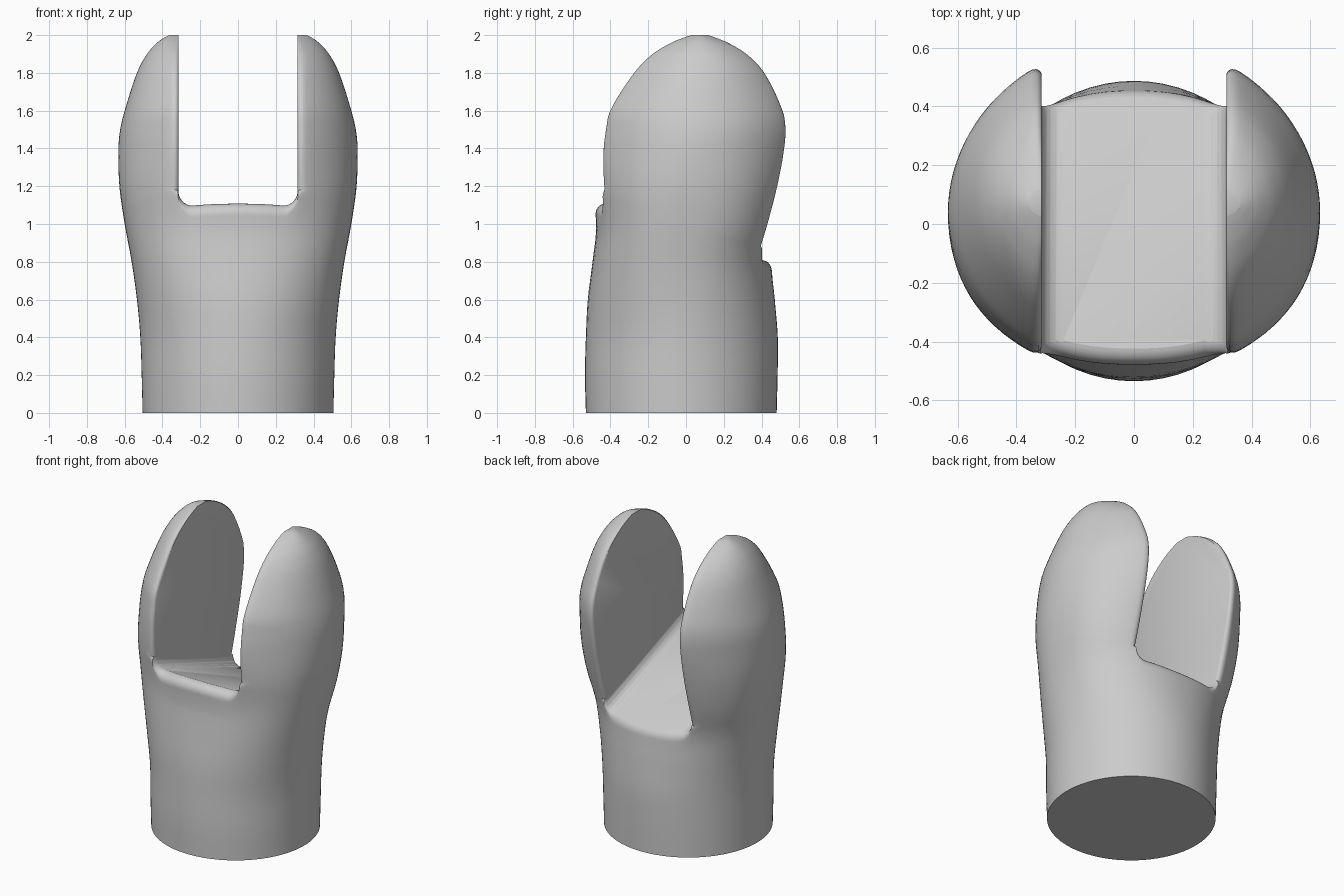
import bpy, bmesh, math

cube = bpy.data.objects.get("Cube")
if cube:
    bpy.data.objects.remove(cube, do_unlink=True)

SLOT = 0.315      # half width of the slot
RIM = 0.36        # where the rounded prong edge ends
CORNER = 0.07     # fillet between slot floor and prong

# Body sections: height, half width, half depth, y centre, squareness
SECTIONS = [
    (0.0, .505, .505, -.025, 2), (0.2, .510, .510, -.025, 2),
    (0.4, .517, .508, -.022, 2), (0.6, .535, .495, -.025, 2.1),
    (0.8, .563, .475, -.020, 2.25), (1.0, .600, .485, .010, 2.35),
    (1.2, .628, .530, .025, 2.2), (1.4, .633, .571, .042, 2),
    (1.5, .624, .571, .052, 2), (1.6, .600, .558, .055, 2),
    (1.8, .535, .450, .070, 2), (1.9, .482, .354, .072, 2),
    (1.96, .428, .244, .072, 2), (1.99, .385, .148, .072, 2),
    (2.0, .362, .102, .072, 2)]


def section(z):
    """Smoothly interpolated section values at a height."""
    last = len(SECTIONS) - 1
    i = 0
    while i < last - 1 and z > SECTIONS[i + 1][0]:
        i += 1
    p, q = SECTIONS[i], SECTIONS[i + 1]
    o, r = SECTIONS[max(i - 1, 0)], SECTIONS[min(i + 2, last)]
    d = q[0] - p[0]
    t = min(max((z - p[0]) / d, 0), 1)
    out = []
    for k in range(1, 5):
        m0 = (q[k] - o[k]) / (q[0] - o[0]) * d
        m1 = (r[k] - p[k]) / (r[0] - p[0]) * d
        out.append((2*t**3 - 3*t*t + 1) * p[k] + (t**3 - 2*t*t + t) * m0
                   + (3*t*t - 2*t**3) * q[k] + (t**3 - t*t) * m1)
    return out


def floor_height(x, y):
    """Sloped slot floor that curves up into the prongs."""
    u = min(max((abs(x) - SLOT + CORNER) / CORNER, 0), 1)
    return 0.955 - 0.36 * y + CORNER * (1 - math.sqrt(1 - u * u))


def outline(column, z):
    """x, half depth and centre of one column at a height."""
    frac, fixed, sign = column
    a, b, cy, n = section(z)
    x = fixed
    if frac is not None:
        x = a * math.cos(frac * math.acos(min(1, RIM / a)))
    half = b * max(0, 1 - (x / a) ** n) ** (1 / n)
    return x * sign, half, cy


def edge_radius(x):
    t = min(max((abs(x) - 0.24) / 0.07, 0), 1)
    return 0.065 - 0.025 * t * t * (3 - 2 * t)


def edge_weight(x):
    u = min(max((RIM - abs(x)) / (RIM - SLOT), 0), 1)
    return 1 - math.sqrt(1 - u * u)


BELOW, FILLET, ABOVE = 16, 8, 34


def column_points(column, side):
    """Vertices of one column from the base to the top."""
    z = 0.95
    for _ in range(4):
        x, half, cy = outline(column, z)
        r = edge_radius(x)
        z = floor_height(x, cy + side * max(half - r * edge_weight(x), 0))
    rim = z
    rows = [((rim - r) * i / BELOW, 0) for i in range(BELOW)]
    for i in range(FILLET + 1):
        phi = math.pi / 2 * i / FILLET
        rows.append((rim - r + r * math.sin(phi), r * (1 - math.cos(phi))))
    for i in range(1, ABOVE + 1):
        rows.append((rim + (2 - rim) * (1 - (1 - i / ABOVE) ** 2), r))
    points = []
    for z, inset in rows:
        x, half, cy = outline(column, z)
        if half > 0.003:
            half = max(half - inset * edge_weight(x) * min(1, 4 * half), 0.003)
        points.append((x, cy + side * half, z))
    return points


def make_object(name, bm):
    bmesh.ops.recalc_face_normals(bm, faces=bm.faces)
    mesh = bpy.data.meshes.new(name)
    bm.to_mesh(mesh)
    bm.free()
    obj = bpy.data.objects.new(name, mesh)
    bpy.context.collection.objects.link(obj)
    return obj


# Forked body: columns around the outline, denser along the prong edges
OUTER = 16
inner = [.345, .333, .324, .318, .312, .3, .285, .265, .24, .2, .15, .1, .05]
right = [(i / OUTER, None, 1) for i in range(OUTER + 1)]
right += [(None, x, 1) for x in inner]
left = [(f, x, -1) for f, x, s in reversed(right)]
across = right + [(None, 0.0, 1)] + left
loops = [column_points(c, -1) for c in across]
loops += [column_points(c, 1) for c in reversed(across[1:-1])]

bm = bmesh.new()
grid = [[bm.verts.new(p) for p in loop] for loop in loops]
for i, col in enumerate(grid):
    nxt = grid[(i + 1) % len(grid)]
    for j in range(len(col) - 1):
        bm.faces.new((col[j], nxt[j], nxt[j + 1], col[j + 1]))
bm.faces.new([c[0] for c in grid])
bm.faces.new([c[-1] for c in grid])
body = make_object("forked_body", bm)

# Slot cutter: U profile sheared along the floor slope
steps = 8
curve = []
for i in range(steps + 1):
    phi = math.pi / 2 * i / steps
    curve.append(SLOT - CORNER + CORNER * math.sin(phi))
xs = [-x for x in reversed(curve)] + curve
bm = bmesh.new()
ends = []
for y in (-0.8, 0.8):
    ring = [bm.verts.new((x, y, floor_height(x, y))) for x in xs]
    ring += [bm.verts.new((x, y, 2.5)) for x in (SLOT, -SLOT)]
    bm.faces.new(ring)
    ends.append(ring)
count = len(ends[0])
for i in range(count):
    j = (i + 1) % count
    bm.faces.new((ends[0][i], ends[0][j], ends[1][j], ends[1][i]))
cutter = make_object("slot_cutter", bm)
cutter.hide_render = True

# Cut the slot
cut = body.modifiers.new("slot", 'BOOLEAN')
cut.operation = 'DIFFERENCE'
cut.solver = 'EXACT'
cut.object = cutter
for obj in bpy.context.selected_objects:
    obj.select_set(False)
bpy.context.view_layer.objects.active = body
body.select_set(True)
bpy.ops.object.modifier_apply(modifier=cut.name)
bpy.data.objects.remove(cutter, do_unlink=True)

# Plain grey finish
grey = bpy.data.materials.new("light_grey")
grey.use_nodes = True
colour = (0.6, 0.6, 0.6, 1)
grey.diffuse_color = colour
for node in grey.node_tree.nodes:
    if node.type == 'BSDF_PRINCIPLED':
        node.inputs["Base Color"].default_value = colour
body.data.materials.clear()
body.data.materials.append(grey)
for face in body.data.polygons:
    face.material_index = 0
bpy.ops.object.shade_smooth_by_angle(angle=math.radians(35))
